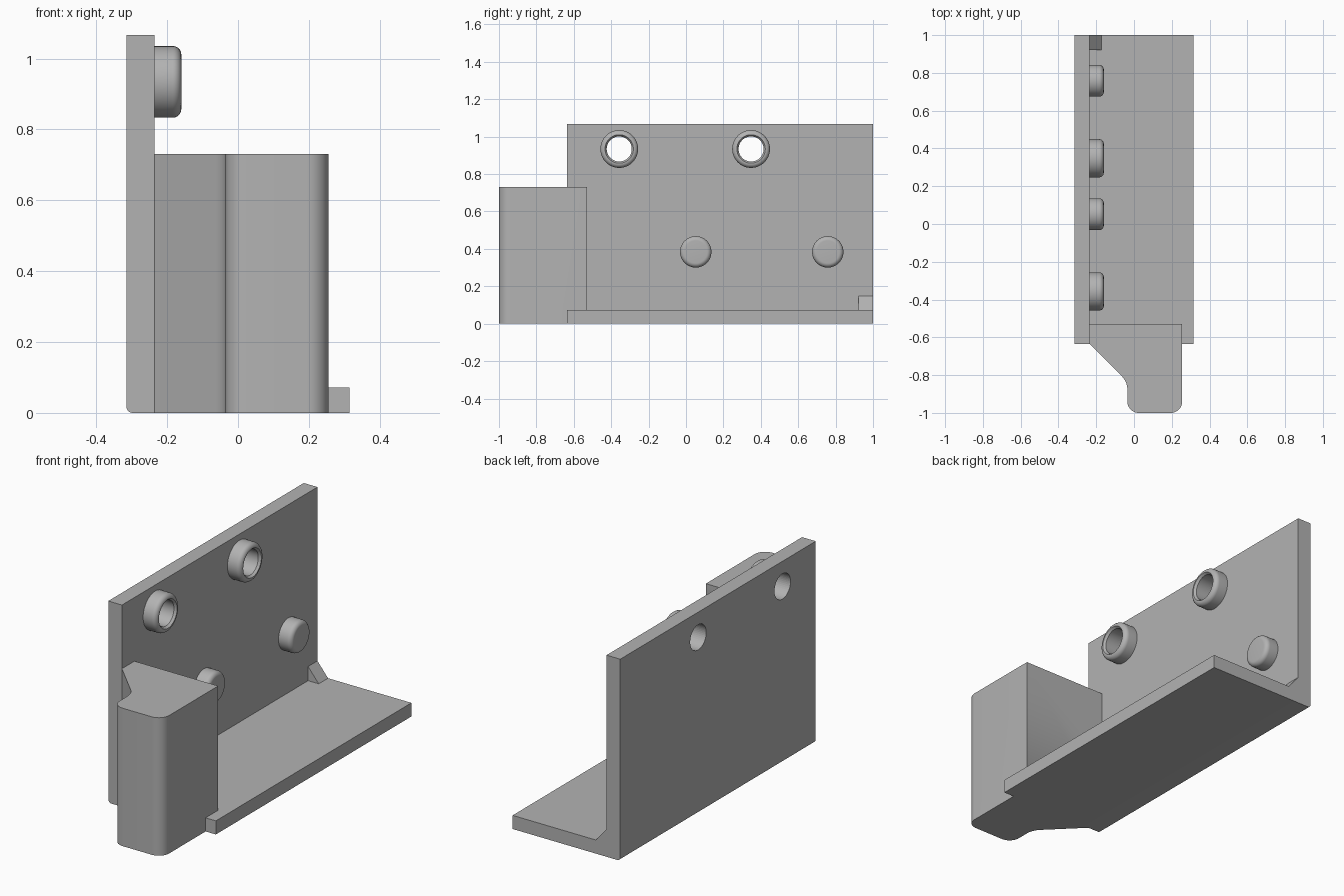
import bpy, bmesh, math
from mathutils import Vector

cube = bpy.data.objects.get("Cube")
if cube:
    bpy.data.objects.remove(cube, do_unlink=True)

grey = bpy.data.materials.new("plain grey")
grey.use_nodes = True
colour = (0.45, 0.45, 0.45, 1)
grey.diffuse_color = colour
grey.node_tree.nodes["Principled BSDF"].inputs["Base Color"].default_value = colour


def finish(name, bm):
    bmesh.ops.recalc_face_normals(bm, faces=bm.faces)
    mesh = bpy.data.meshes.new(name)
    bm.to_mesh(mesh)
    bm.free()
    mesh.materials.append(grey)
    obj = bpy.data.objects.new(name, mesh)
    bpy.context.collection.objects.link(obj)
    return obj


def prism(name, points, along):
    """Extrude a closed outline of 3D points by a vector."""
    bm = bmesh.new()
    face = bm.faces.new([bm.verts.new(p) for p in points])
    out = bmesh.ops.extrude_face_region(bm, geom=[face])
    verts = [v for v in out["geom"] if isinstance(v, bmesh.types.BMVert)]
    bmesh.ops.translate(bm, verts=verts, vec=along)
    return finish(name, bm)


def lathe(name, profile, y, z, steps=48):
    """Spin a (radius, x) profile around an axis parallel to x."""
    bm = bmesh.new()
    verts = [bm.verts.new((x, y + r, z)) for r, x in profile]
    edges = [bm.edges.new(pair) for pair in zip(verts, verts[1:])]
    bmesh.ops.spin(bm, geom=verts + edges, cent=(0, y, z), axis=(1, 0, 0),
                   angle=math.tau, steps=steps)
    bmesh.ops.remove_doubles(bm, verts=bm.verts, dist=0.0005)
    return finish(name, bm)


def arc(cx, cy, r, start, end, n=10):
    return [(cx + r * math.cos(math.radians(start + (end - start) * i / n)),
             cy + r * math.sin(math.radians(start + (end - start) * i / n)))
            for i in range(n + 1)]


def boolean(obj, cutter):
    mod = obj.modifiers.new("cut", "BOOLEAN")
    mod.operation = "DIFFERENCE"
    mod.solver = "EXACT"
    mod.object = cutter


SIDE, WALL, TIP = 0.315, -0.235, -0.16
FRONT, BACK, FLOOR = -0.635, 1.0, 0.072

# L-shaped bracket: upright wall and floor flange with a small rounded heel
outline = arc(-SIDE + 0.018, 0.018, 0.018, 180, 270, 6) + [
    (SIDE, 0), (SIDE, FLOOR), (WALL, FLOOR), (WALL, 1.067), (-SIDE, 1.067)]
bracket = prism("bracket", [(x, FRONT, z) for x, z in outline],
                Vector((0, BACK - FRONT, 0)))

# Front post with rounded nose and a sloping shoulder
outline = [(WALL, -0.53), (0.255, -0.53)]
outline += arc(0.195, -0.94, 0.06, 0, -90)
outline += arc(0.025, -0.94, 0.06, -90, -180)
outline += arc(-0.135, -0.877, 0.1, 0, 45)
outline += [(WALL, -0.635)]
post = prism("front_post", [(x, y, 0) for x, y in outline], Vector((0, 0, 0.73)))
boolean(post, bracket)

# Corner gusset at the back
prism("corner_gusset", [(WALL, 0.922, FLOOR), (WALL + 0.062, 0.922, FLOOR),
                        (WALL, 0.922, 0.147)], Vector((0, BACK - 0.922, 0)))

# Hollow bosses with matching through holes in the wall
HOLE, BOSS, PEG, EDGE = 0.067, 0.101, 0.084, 0.024
ring = [(HOLE, WALL), (HOLE, TIP - 0.012), (HOLE + 0.009, TIP)]
ring += [(r, x) for r, x in arc(BOSS - EDGE, TIP - EDGE, EDGE, 90, 0, 8)]
ring += [(BOSS, WALL)]
parts = [bracket, post]
for side, y in (("front", -0.357), ("back", 0.348)):
    parts.append(lathe(side + "_boss", ring, y, 0.934))
    cutter = lathe(side + "_hole_cutter", [(0, -0.4), (HOLE, -0.4), (HOLE, -0.1), (0, -0.1)],
                   y, 0.934)
    cutter.hide_render = True
    cutter.hide_set(True)
    boolean(bracket, cutter)

# Solid locating pegs
peg = [(0, TIP)] + arc(PEG - EDGE, TIP - EDGE, EDGE, 90, 0, 8) + [(PEG, WALL)]
for side, y in (("front", 0.052), ("back", 0.758)):
    parts.append(lathe(side + "_peg", peg, y, 0.384))

# Smooth curves, crisp corners
bpy.ops.object.select_all(action="DESELECT")
for obj in parts:
    obj.select_set(True)
bpy.context.view_layer.objects.active = bracket
bpy.ops.object.shade_smooth_by_angle(angle=math.radians(30))
